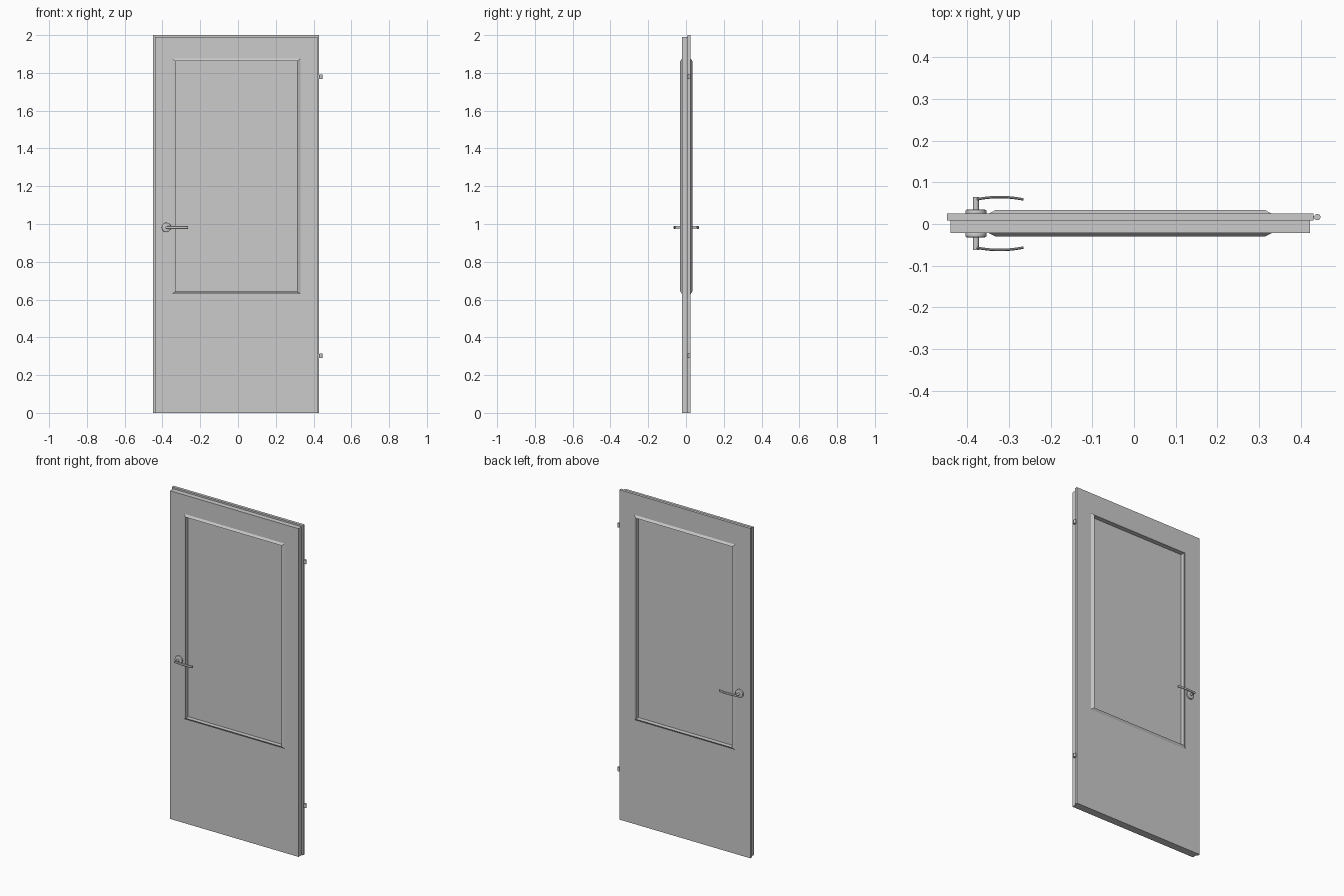
import bpy, bmesh, math
from mathutils import Matrix

if "Cube" in bpy.data.objects:
    bpy.data.objects.remove(bpy.data.objects["Cube"])

CX = -0.009          # middle of the leaf in x
MID = 0.0012         # middle of the leaf thickness in y
HX, HZ = -0.379, 0.982   # handle axis


def finish(name, bm, smooth=False):
    bmesh.ops.recalc_face_normals(bm, faces=bm.faces)
    me = bpy.data.meshes.new(name)
    bm.to_mesh(me)
    bm.free()
    ob = bpy.data.objects.new(name, me)
    bpy.context.collection.objects.link(ob)
    if smooth:
        bpy.ops.object.select_all(action='DESELECT')
        ob.select_set(True)
        bpy.context.view_layer.objects.active = ob
        bpy.ops.object.shade_smooth_by_angle(angle=math.radians(35))
    return ob


def frame(name, rects):
    """Closed rectangular frame lofted through rectangles (x0, x1, z0, z1, y)."""
    bm = bmesh.new()
    loops = [[bm.verts.new(p) for p in ((a, y, c), (b, y, c), (b, y, d), (a, y, d))]
             for a, b, c, d, y in rects]
    for i, lo in enumerate(loops):
        nx = loops[(i + 1) % len(loops)]
        for k in range(4):
            m = (k + 1) % 4
            bm.faces.new((lo[k], lo[m], nx[m], nx[k]))
    return finish(name, bm)


def cylinder(name, r, depth, loc, along_y=False, segs=32, bevel=0):
    bm = bmesh.new()
    bmesh.ops.create_cone(bm, cap_ends=True, segments=segs, radius1=r, radius2=r, depth=depth)
    if bevel:
        rim = [e for e in bm.edges if abs(e.verts[0].co.z - e.verts[1].co.z) < 1e-6]
        bmesh.ops.bevel(bm, geom=rim, offset=bevel, segments=2, affect='EDGES', profile=0.5)
    if along_y:
        bm.transform(Matrix.Rotation(math.pi / 2, 4, 'X'))
    bm.transform(Matrix.Translation(loc))
    return finish(name, bm, True)


# door leaf: two stepped layers (rebated edge) around a glazed opening
hole = (CX - 0.325, CX + 0.325, 0.64, 1.865)
for name, outer, y0, y1 in (
        ("leaf_front_layer", (-0.44, 0.422, 0, 1.99), -0.022, 0.008),
        ("leaf_rebate_layer", (-0.449, 0.43, 0, 2.0), 0.008, 0.025)):
    frame(name, [outer + (y0,), outer + (y1,), hole + (y1,), hole + (y0,)])

# sloped moulding on both faces, lining the opening
edge = (CX - 0.339, CX + 0.339, 0.63, 1.875)
ridge = (CX - 0.322, CX + 0.322, 0.643, 1.862)
frame("glazing_moulding", [edge + (-0.022,), ridge + (-0.0305,),
                           ridge + (0.034,), edge + (0.025,)])

# recessed pane
bm = bmesh.new()
bmesh.ops.create_cube(bm, size=1)
bm.transform(Matrix.Translation((CX, MID, 1.2525)) @ Matrix.Diagonal((0.648, 0.012, 1.223, 1)))
finish("pane", bm)

# handles on both faces
for side, s in (("front", -1), ("back", 1)):
    cylinder(side + "_rosette", 0.025, 0.012, (HX, MID + s * 0.027, HZ), True, 32, 0.003)
    cylinder(side + "_neck", 0.0068, 0.034, (HX, MID + s * 0.047, HZ), True, 20)
    # gently bowed lever with a rounded end over the neck
    n = 12
    xs = [HX + 0.114 * i / n for i in range(n + 1)]
    ys = [0.0635 - 0.006 * (2 * i / n - 1) ** 2 for i in range(n + 1)]
    bm = bmesh.new()
    rings = []
    for x, y in zip(xs, ys):
        rings.append([bm.verts.new((x, MID + s * (y + dy), HZ + dz)) for dy, dz in
                      ((-0.003, -0.005), (-0.001, -0.0075), (0.001, -0.0075), (0.003, -0.005),
                       (0.003, 0.005), (0.001, 0.0075), (-0.001, 0.0075), (-0.003, 0.005))])
    for a, b in zip(rings, rings[1:]):
        for k in range(8):
            bm.faces.new((a[k], a[(k + 1) % 8], b[(k + 1) % 8], b[k]))
    bm.faces.new(rings[0])
    bm.faces.new(rings[-1])
    finish(side + "_lever", bm, True)

# hinge knuckles with a small leaf into the door edge
for name, z in (("lower_hinge", 0.302), ("upper_hinge", 1.78)):
    cylinder(name, 0.0075, 0.024, (0.4395, 0.0165, z), False, 20)
    bm = bmesh.new()
    bmesh.ops.create_cube(bm, size=1)
    bm.transform(Matrix.Translation((0.43, 0.0165, z)) @ Matrix.Diagonal((0.012, 0.006, 0.02, 1)))
    finish(name + "_pin", bm)
